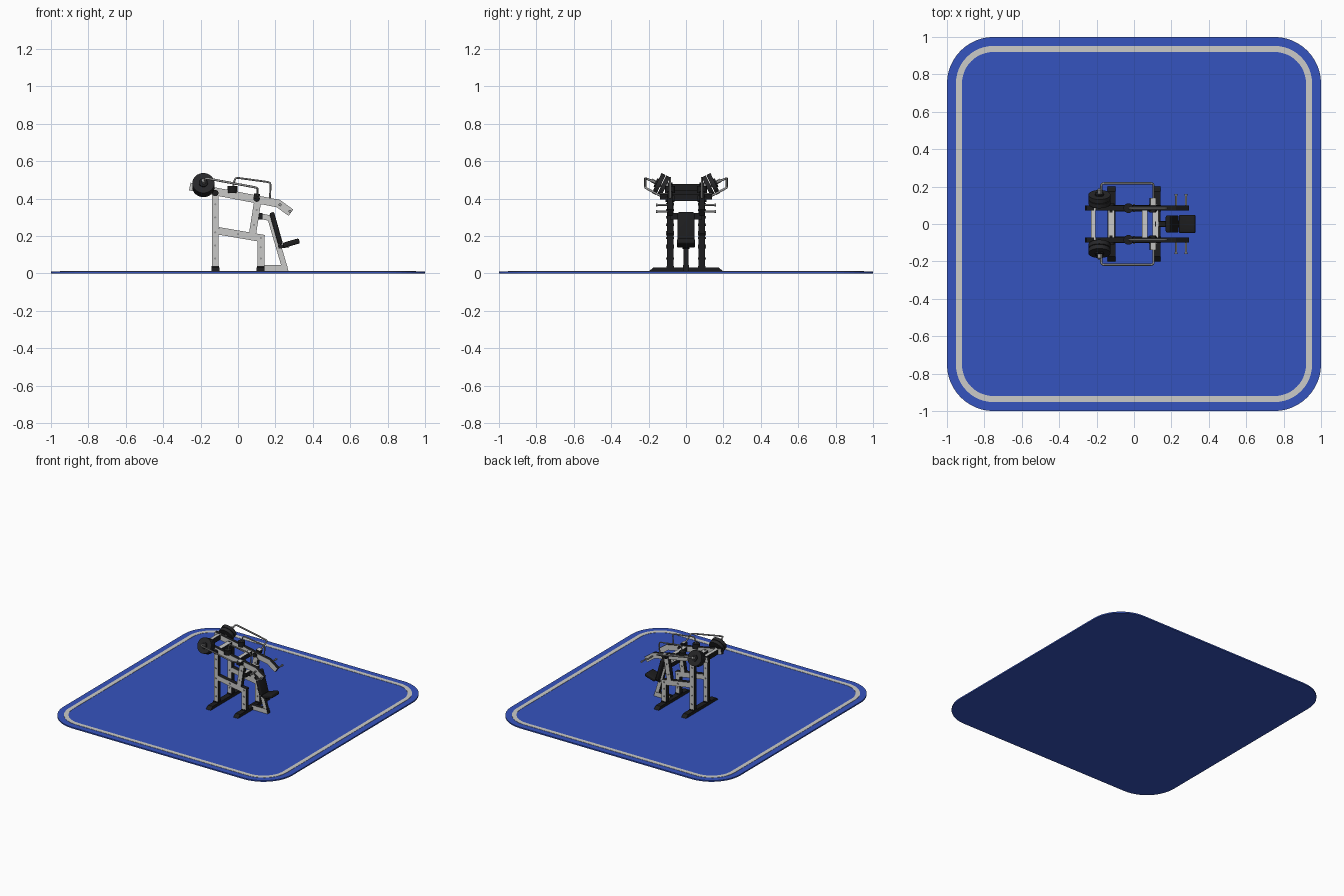
import bpy, bmesh, math
from mathutils import Vector

if "Cube" in bpy.data.objects:
    bpy.data.objects.remove(bpy.data.objects["Cube"])


def mat(name, c):
    m = bpy.data.materials.new(name)
    m.diffuse_color = (*c, 1)
    m.use_nodes = True
    m.node_tree.nodes["Principled BSDF"].inputs["Base Color"].default_value = m.diffuse_color
    return m


BLUE = mat("mat blue", (0.036, 0.088, 0.52))
WHITE = mat("stripe grey", (0.6, 0.6, 0.58))
LIGHT = mat("frame light grey", (0.58, 0.58, 0.57))
BLACK = mat("black", (0.012, 0.012, 0.013))
STEEL = mat("rod steel", (0.3, 0.3, 0.3))
RUBBER = mat("plate dark grey", (0.02, 0.02, 0.022))


def finish(name, bm, mats, smooth=False):
    bmesh.ops.recalc_face_normals(bm, faces=bm.faces)
    me = bpy.data.meshes.new(name)
    bm.to_mesh(me)
    bm.free()
    for m in mats:
        me.materials.append(m)
    ob = bpy.data.objects.new(name, me)
    bpy.context.collection.objects.link(ob)
    if smooth:
        bpy.context.view_layer.objects.active = ob
        ob.select_set(True)
        bpy.ops.object.shade_smooth_by_angle(angle=math.radians(35))
        ob.select_set(False)
    return ob


def prism(name, pts, a, b, axis=1, mats=(LIGHT, BLACK), light=None, bevel=0):
    """Extrude a 2D profile along an axis; faces facing `light` axis get mats[0], others mats[-1]."""
    bm = bmesh.new()
    def put(p, t):
        v = list(p)
        v.insert(axis, t)
        return bm.verts.new(v)
    A = [put(p, a) for p in pts]
    B = [put(p, b) for p in pts]
    bm.faces.new(A)
    bm.faces.new(B[::-1])
    for i in range(len(pts)):
        j = (i + 1) % len(pts)
        bm.faces.new((A[i], B[i], B[j], A[j]))
    bmesh.ops.recalc_face_normals(bm, faces=bm.faces)
    if light is not None:
        for f in bm.faces:
            f.material_index = 0 if abs(f.normal[light]) > 0.6 else 1
    if bevel:
        bmesh.ops.bevel(bm, geom=list(bm.edges), offset=bevel, segments=3, profile=0.5, affect='EDGES')
    return finish(name, bm, mats, bool(bevel))


def strip(path, w):
    """Closed outline of width w around an open path with mitred bends."""
    P = [Vector(p) for p in path]
    L, R = [], []
    for i, p in enumerate(P):
        d0 = (p - P[i - 1]).normalized() if i else (P[1] - p).normalized()
        d1 = (P[i + 1] - p).normalized() if i < len(P) - 1 else d0
        t = (d0 + d1).normalized()
        n = Vector((-t.y, t.x)) * (w / 2 / max(t.dot(d0), 0.3))
        L.append(tuple(p + n))
        R.append(tuple(p - n))
    return L + R[::-1]


def cyl(name, p, q, r, m, sides=24, r2=None):
    p, q = Vector(p), Vector(q)
    d = q - p
    bm = bmesh.new()
    bmesh.ops.create_cone(bm, cap_ends=True, segments=sides, radius1=r,
                          radius2=r if r2 is None else r2, depth=d.length)
    bm.transform(d.to_track_quat('Z', 'Y').to_matrix().to_4x4())
    bmesh.ops.translate(bm, verts=bm.verts, vec=(p + q) / 2)
    return finish(name, bm, [m], True)


def rod(name, pts, r, m):
    cu = bpy.data.curves.new(name, 'CURVE')
    cu.dimensions = '3D'
    cu.bevel_depth, cu.bevel_resolution, cu.use_fill_caps = r, 2, True
    # cut each inner corner into a short bend
    P = [Vector(p) for p in pts]
    out = [P[0]]
    for a, b, c in zip(P, P[1:], P[2:]):
        u, v = b + (a - b).normalized() * 0.015, b + (c - b).normalized() * 0.015
        out += [u, u * 0.25 + b * 0.5 + v * 0.25, v]
    out.append(P[-1])
    s = cu.splines.new('POLY')
    s.points.add(len(out) - 1)
    for k, p in zip(s.points, out):
        k.co = (*p, 1)
    tmp = bpy.data.objects.new(name, cu)
    bpy.context.collection.objects.link(tmp)
    bpy.context.view_layer.update()
    me = bpy.data.meshes.new_from_object(tmp.evaluated_get(bpy.context.evaluated_depsgraph_get()))
    bpy.data.objects.remove(tmp)
    me.materials.clear()
    me.materials.append(m)
    bpy.context.collection.objects.link(bpy.data.objects.new(name, me))


def rounded(h, r, n=12):
    return [(sx * (h - r) + r * math.cos(t), sy * (h - r) + r * math.sin(t))
            for k, (sx, sy) in enumerate(((1, 1), (-1, 1), (-1, -1), (1, -1)))
            for t in [math.pi / 2 * (k + i / n) for i in range(n + 1)]]


# floor mat and its border stripe
prism("floor_mat", rounded(1, 0.25), 0, 0.01, axis=2, mats=[BLUE])
bm = bmesh.new()
loops = [[bm.verts.new((x, y, z)) for x, y in rounded(h, r)]
         for h, r, z in ((0.952, 0.2, 0.01), (0.952, 0.2, 0.012), (0.92, 0.17, 0.012), (0.92, 0.17, 0.01))]
for a, b in zip(loops, loops[1:]):
    for i in range(len(a)):
        j = (i + 1) % len(a)
        bm.faces.new((a[i], a[j], b[j], b[i]))
finish("border_stripe", bm, [WHITE])

# feet with tapered ends
for nm, x in (("rear_foot", -0.12), ("front_foot", 0.12)):
    prism(nm, [(-0.2, 0.01), (0.2, 0.01), (0.175, 0.032), (-0.175, 0.032)],
          x - 0.021, x + 0.021, axis=0, mats=[BLACK])

for s, side in ((1, "left"), (-1, "right")):
    yc = s * 0.085

    def beam(name, path, w, t=0.034, y=yc):
        prism(f"{side}_{name}", strip(path, w), y - t / 2, y + t / 2, light=1)

    # side frame
    beam("rear_upright", [(-0.122, 0.03), (-0.122, 0.42)], 0.036)
    beam("front_upright", [(0.122, 0.03), (0.122, 0.205)], 0.038)
    beam("lower_beam", [(-0.105, 0.228), (0.14, 0.186)], 0.04)
    beam("slanted_upright", [(0.075, 0.195), (0.105, 0.385)], 0.038)
    beam("lever_arm", [(-0.258, 0.465), (0.215, 0.374), (0.283, 0.325)], 0.042, 0.026)
    # black socket at the bottom of each upright
    for x in (-0.122, 0.122):
        prism(f"{side}_upright_socket", strip([(x, 0.03), (x, 0.04)], 0.042),
              yc - 0.02, yc + 0.02, mats=[BLACK])

    # pivots on top of the uprights
    for x, z in ((-0.122, 0.43), (0.1, 0.4)):
        cyl(f"{side}_pivot", (x, yc - 0.024, z), (x, yc + 0.024, z), 0.017, BLACK)
    prism(f"{side}_front_bracket", strip([(0.085, 0.415), (0.115, 0.409)], 0.03),
          min(s * 0.1, s * 0.14), max(s * 0.1, s * 0.14), light=2)

    # black cap on the lever arm
    cyl(f"{side}_arm_knob", (-0.03, yc, 0.43), (-0.03, yc, 0.468), 0.026, BLACK)

    # bolts on the frame
    for x, z in ((-0.122, 0.08), (-0.122, 0.15), (-0.122, 0.22), (-0.122, 0.3), (-0.122, 0.37),
                 (0.122, 0.08), (0.122, 0.14), (0.122, 0.19), (0.0, 0.21), (0.085, 0.26), (0.1, 0.34)):
        cyl(f"{side}_bolt", (x, yc - 0.021, z), (x, yc + 0.021, z), 0.006, STEEL, 8)

    # tilted weight plates with hub on a loading pin
    ax = Vector((0, s * math.cos(0.45), math.sin(0.45)))
    c = Vector((-0.185, s * 0.132, 0.472))
    cyl(f"{side}_loading_pin", c - ax * 0.05, c + ax * 0.06, 0.01, STEEL, 16)
    for d in (-0.025, 0.003):
        cyl(f"{side}_weight_plate", c + ax * d, c + ax * (d + 0.024), 0.059, RUBBER, 32)
    cyl(f"{side}_plate_hub", c + ax * 0.027, c + ax * 0.035, 0.024, BLACK)

    # outer guard rail and upper rail over the arm
    rod(f"{side}_guard_rail", [(-0.175, s * 0.09, 0.455), (-0.175, s * 0.218, 0.51),
                               (0.105, s * 0.218, 0.458), (0.105, s * 0.125, 0.41)], 0.006, STEEL)
    rod(f"{side}_upper_rail", [(-0.03, yc, 0.45), (-0.015, yc, 0.513),
                               (0.175, yc, 0.487), (0.17, yc, 0.39)], 0.005, STEEL)

    # hand grips with end knobs
    for x, z in ((0.225, 0.367), (0.278, 0.332)):
        cyl(f"{side}_hand_grip", (x, yc, z), (x, s * 0.155, z), 0.0055, STEEL, 12)
        cyl(f"{side}_grip_end", (x, s * 0.153, z), (x, s * 0.161, z), 0.008, STEEL, 12)

# cross bars between the side frames
for nm, x, z, w, h in (("rear_cross_bar", -0.218, 0.458, 0.026, 0.04),
                       ("top_cross_bar", -0.122, 0.42, 0.036, 0.05),
                       ("front_cross_bar", 0.058, 0.405, 0.03, 0.035),
                       ("pad_cross_bar", 0.115, 0.305, 0.03, 0.034)):
    prism(nm, strip([(x - w / 2, z), (x + w / 2, z)], h), -0.085, 0.085, light=2)

# seat post, pad support and base rail on the centre line
prism("seat_post", strip([(0.11, 0.308), (0.172, 0.296), (0.25, 0.03)], 0.03), -0.013, 0.013, light=1)
prism("base_rail", [(0.13, 0.01), (0.27, 0.01), (0.262, 0.045), (0.13, 0.045)], -0.016, 0.016, light=1)
prism("seat_bracket", strip([(0.215, 0.142), (0.27, 0.15)], 0.02), -0.02, 0.02, mats=[BLACK])

# upholstery
prism("back_pad", strip([(0.18, 0.326), (0.228, 0.155)], 0.026), -0.046, 0.046, mats=[BLACK], bevel=0.008)
prism("seat", strip([(0.242, 0.15), (0.328, 0.175)], 0.028), -0.048, 0.048, mats=[BLACK], bevel=0.008)
